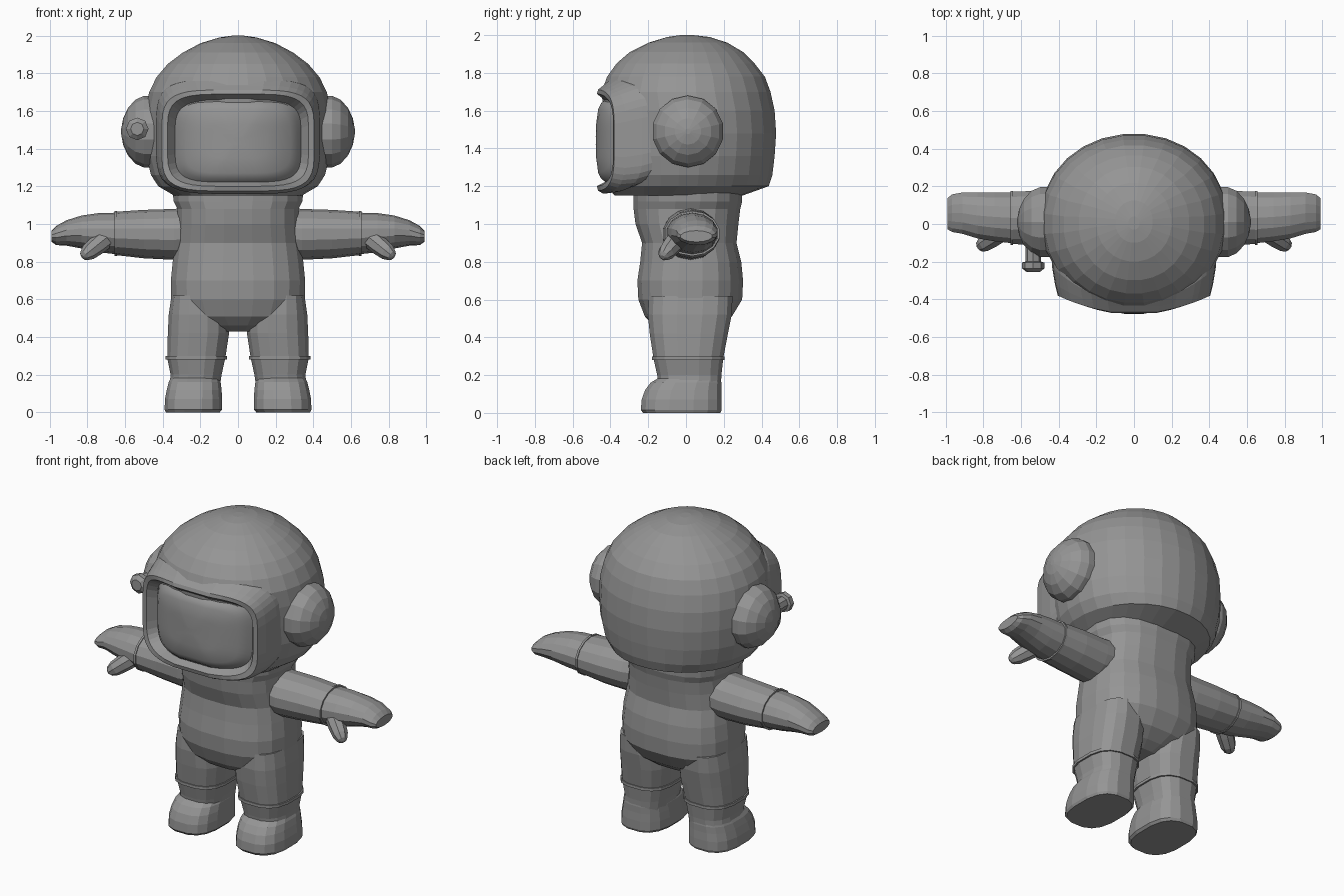
import bpy, bmesh, math
from mathutils import Vector

if "Cube" in bpy.data.objects:
    bpy.data.objects.remove(bpy.data.objects["Cube"])

suit = bpy.data.materials.new("suit_grey")
suit.diffuse_color = (0.3, 0.3, 0.3, 1)
suit.use_nodes = True
suit.node_tree.nodes["Principled BSDF"].inputs["Base Color"].default_value = suit.diffuse_color


def spow(v, p):
    return math.copysign(abs(v) ** p, v)


def unit_ring(n, e, turn=0.0):
    """Points of a unit superellipse; e = 2 is a circle, larger is boxier."""
    angles = [2 * math.pi * (i + turn) / n for i in range(n)]
    return [(spow(math.cos(a), 2 / e), spow(math.sin(a), 2 / e)) for a in angles]


def loft(name, rings, caps=(True, True), smooth=None):
    """Skin a list of equal-length rings and optionally cap both ends."""
    bm = bmesh.new()
    rows = [[bm.verts.new(p) for p in r] for r in rings]
    n = len(rows[0])
    for a, b in zip(rows, rows[1:]):
        for i in range(n):
            bm.faces.new((a[i], a[(i + 1) % n], b[(i + 1) % n], b[i]))
    if caps[0]:
        bm.faces.new(rows[0])
    if caps[1]:
        bm.faces.new(rows[-1])
    bmesh.ops.recalc_face_normals(bm, faces=bm.faces)
    mesh = bpy.data.meshes.new(name)
    bm.to_mesh(mesh)
    bm.free()
    mesh.materials.append(suit)
    ob = bpy.data.objects.new(name, mesh)
    bpy.context.collection.objects.link(ob)
    if smooth:
        bpy.ops.object.select_all(action='DESELECT')
        ob.select_set(True)
        bpy.context.view_layer.objects.active = ob
        bpy.ops.object.shade_smooth_by_angle(angle=math.radians(smooth))
    return ob


def ring_z(z, x0, x1, y0, y1, n=16, e=2.4):
    """Horizontal ring filling the given x and y range."""
    return [Vector(((x0 + x1) / 2 + (x1 - x0) / 2 * u, (y0 + y1) / 2 + (y1 - y0) / 2 * v, z))
            for u, v in unit_ring(n, e, 0.5)]


def ring_x(x, y0, y1, z0, z1, n=14, e=2.0):
    """Ring across the x axis filling the given y and z range."""
    return [Vector((x, (y0 + y1) / 2 + (y1 - y0) / 2 * u, (z0 + z1) / 2 + (z1 - z0) / 2 * v))
            for u, v in unit_ring(n, e, 0.5)]


def ring_front(hw, z0, z1, y_mid, y_side, n=40, e=4.5):
    """Rounded rectangle facing forward, wrapped back towards its sides."""
    return [Vector((hw * u, y_mid + (y_side - y_mid) * u * u, (z0 + z1) / 2 + (z1 - z0) / 2 * v))
            for u, v in unit_ring(n, e, 0.5)]


# helmet shell: z, half width, front, back
shell = [(1.15, .34, -.38, .30), (1.20, .425, -.42, .44), (1.26, .465, -.43, .46), (1.36, .49, -.43, .472),
         (1.48, .497, -.43, .48), (1.60, .495, -.44, .472), (1.70, .475, -.45, .45), (1.78, .435, -.42, .42),
         (1.85, .375, -.37, .365), (1.91, .295, -.30, .305), (1.96, .20, -.20, .22), (1.99, .10, -.10, .125),
         (2.0, .03, -.03, .04)]
loft("helmet_shell", [ring_z(z, -w, w, f, b, 28, 2.05) for z, w, f, b in shell])

# visor hood and its rounded rim
hood = [(.44, 1.20, 1.78, -.36, -.12), (.435, 1.165, 1.765, -.42, -.23), (.42, 1.16, 1.735, -.45, -.32),
        (.405, 1.175, 1.712, -.475, -.38), (.375, 1.20, 1.69, -.482, -.385), (.335, 1.222, 1.655, -.44, -.33)]
loft("visor_hood", [ring_front(*r) for r in hood], caps=(False, False))

# visor glass
glass = [(.337, 1.22, 1.657, -.435, -.325), (.315, 1.24, 1.64, -.46, -.36), (.28, 1.27, 1.61, -.472, -.40),
         (.16, 1.35, 1.53, -.478, -.455), (.05, 1.42, 1.46, -.478, -.477)]
loft("visor_glass", [ring_front(*r) for r in glass], caps=(False, True), smooth=50)

# torso: z, half width, front, back
body = [(.43, .14, -.10, .12), (.46, .22, -.17, .18), (.51, .32, -.22, .245), (.60, .358, -.255, .30),
        (.70, .36, -.26, .305), (.80, .35, -.245, .295), (.90, .335, -.235, .27), (1.0, .325, -.27, .28),
        (1.08, .325, -.28, .29), (1.12, .345, -.28, .30), (1.17, .35, -.28, .30)]
loft("torso", [ring_z(z, -w, w, f, b, 20, 2.5) for z, w, f, b in body])

# antenna on one ear cup
stub = [(.03, -.05), (.042, -.09), (.042, -.20), (.06, -.205), (.06, -.235), (.035, -.255)]
loft("antenna", [[Vector((-.535 + r * u, y, 1.505 + r * v)) for u, v in unit_ring(8, 2)] for r, y in stub])

leg = [(.10, .10, .37, -.14, .185), (.20, .085, .36, -.155, .19), (.29, .065, .378, -.175, .20),
       (.42, .045, .375, -.195, .225), (.52, .05, .37, -.205, .245), (.62, .08, .355, -.20, .25)]
boot = [(0, .095, .385, -.23, .185), (.015, .082, .392, -.242, .192), (.07, .082, .39, -.238, .192),
        (.12, .085, .38, -.22, .19), (.16, .09, .37, -.19, .19), (.19, .10, .355, -.14, .185)]
sleeve = [(.24, -.12, .17, .82, 1.09), (.34, -.125, .175, .81, 1.08), (.50, -.115, .18, .818, 1.075),
          (.65, -.11, .175, .835, 1.065)]
mitten = [(.65, -.105, .17, .84, 1.06), (.74, -.095, .17, .85, 1.058), (.83, -.08, .17, .87, 1.045),
          (.91, -.055, .17, .885, 1.02), (.965, -.045, .16, .888, .99), (.99, -.03, .14, .905, .965)]
ear = [(.42, .19), (.50, .19), (.545, .17), (.585, .125), (.61, .07), (.62, .015)]

for side, s in (("left", 1), ("right", -1)):
    def flip(rings):
        return [[Vector((p.x * s, p.y, p.z)) for p in r] for r in rings]

    # ear cup
    loft(side + "_ear_cup", flip([ring_x(x, .01 - r, .01 + r, 1.49 - r, 1.49 + r) for x, r in ear]))
    # leg, knee band and boot
    loft(side + "_leg", flip([ring_z(*r, n=16, e=2.7) for r in leg]))
    loft(side + "_leg_band", flip([ring_z(z, .057, .386, -.182, .207, 16, 2.7) for z in (.28, .298)]))
    loft(side + "_boot", flip([ring_z(*r, n=16, e=2.7) for r in boot]))
    # arm, cuff band and mitten
    loft(side + "_arm", flip([ring_x(*r) for r in sleeve]))
    loft(side + "_cuff", flip([ring_x(x, -.115, .18, .83, 1.07) for x in (.643, .656)]))
    loft(side + "_mitten", flip([ring_x(*r) for r in mitten]))
    # thumb
    a, b = Vector((.67, -.02, .95)), Vector((.825, -.125, .825))
    axis = (b - a).normalized()
    u = axis.cross(Vector((0, 1, 0))).normalized()
    v = axis.cross(u)
    thumb = [(0, .055), (.5, .052), (.8, .045), (.95, .03), (1, .012)]
    loft(side + "_thumb", flip([[a.lerp(b, t) + r * (c * u + d * v) for c, d in unit_ring(8, 2)]
                                for t, r in thumb]))
